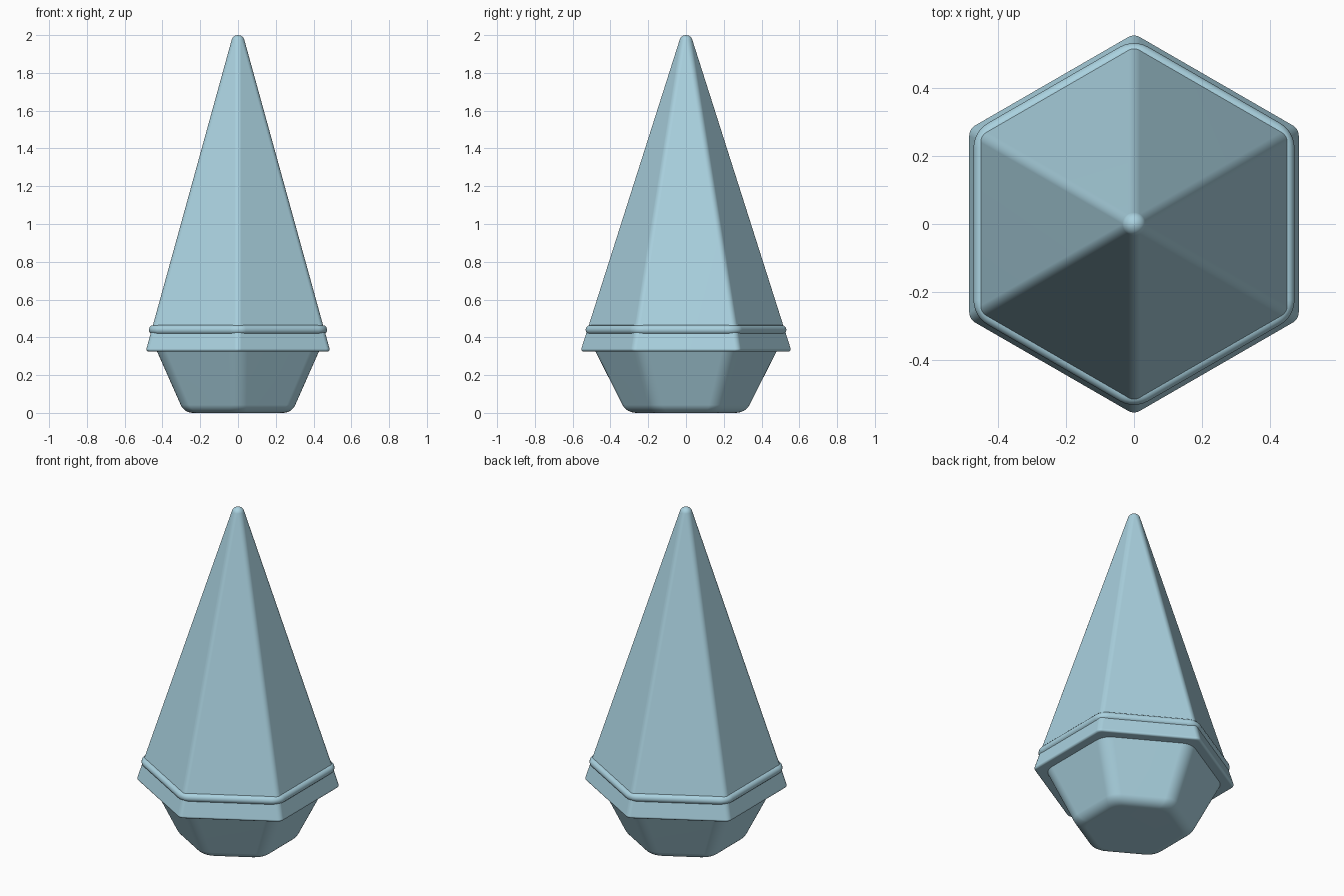
import bpy, bmesh
from math import sin, cos, tan, radians, sqrt

if "Cube" in bpy.data.objects:
    bpy.data.objects.remove(bpy.data.objects["Cube"])

mat = bpy.data.materials.new("pale_blue")
mat.diffuse_color = (0.40, 0.64, 0.74, 1)
mat.use_nodes = True
mat.node_tree.nodes["Principled BSDF"].inputs["Base Color"].default_value = mat.diffuse_color
SEG = 6  # segments per rounded corner


def hexagon(apothem, corner):
    """Rounded hexagon with flats facing +-x and corners on +-y."""
    corner = min(corner, apothem)
    d = (apothem - corner) * 2 / sqrt(3)
    pts = []
    for k in range(6):
        mid = radians(30 + 60 * k)
        for i in range(SEG + 1):
            a = mid + radians(-30 + 60 * i / SEG)
            pts.append((d * cos(mid) + corner * cos(a), d * sin(mid) + corner * sin(a)))
    return pts


def loft(name, rings, closed=False):
    """Skin a list of (apothem, corner radius, z) sections."""
    bm = bmesh.new()
    loops = [[bm.verts.new((x, y, z)) for x, y in hexagon(a, c)] for a, c, z in rings]
    pairs = list(zip(loops, loops[1:]))
    if closed:
        pairs.append((loops[-1], loops[0]))
    else:
        bm.faces.new(loops[0])
        bm.faces.new(loops[-1])
    for lo, hi in pairs:
        n = len(lo)
        for i in range(n):
            j = (i + 1) % n
            bm.faces.new((lo[i], lo[j], hi[j], hi[i]))
    bmesh.ops.remove_doubles(bm, verts=bm.verts, dist=1e-5)
    bmesh.ops.recalc_face_normals(bm, faces=bm.faces)
    me = bpy.data.meshes.new(name)
    bm.to_mesh(me)
    bm.free()
    ob = bpy.data.objects.new(name, me)
    bpy.context.collection.objects.link(ob)
    me.materials.append(mat)
    bpy.ops.object.select_all(action='DESELECT')
    ob.select_set(True)
    bpy.context.view_layer.objects.active = ob
    bpy.ops.object.shade_smooth_by_angle(angle=radians(35))
    ob.modifiers.new("weighted", 'WEIGHTED_NORMAL').keep_sharp = True
    return ob


# Tall spire: rounded lower lip, straight taper, domed tip
tilt = 15.4
lip, tip = 0.012, 0.035
rings = [(0.473 + lip * cos(radians(a)), 0.035, 0.337 + lip * sin(radians(a)))
         for a in (-90, -65, -40, -15, tilt)]
for i in range(7):
    a = radians(tilt + (88 - tilt) * i / 6)
    rings.append((tip * cos(a), tip, 2 - tip + tip * sin(a)))
loft("spire", rings)

# Rounded trim band around the spire
loft("trim_band", [(0.447 + 0.025 * cos(radians(a)), 0.06 + 0.025 * cos(radians(a)),
                    0.44 + 0.025 * sin(radians(a))) for a in range(0, 360, 30)], closed=True)

# Tapered base with a filleted bottom edge
r, slope = 0.07, 23.7
rings = []
for i in range(7):
    a = radians(-90 + (90 - slope) * i / 6)
    rings.append((0.239 + r * cos(a), 0.09, r + r * sin(a)))
rings.append((0.435, 0.10, 0.34))
loft("base", rings)
